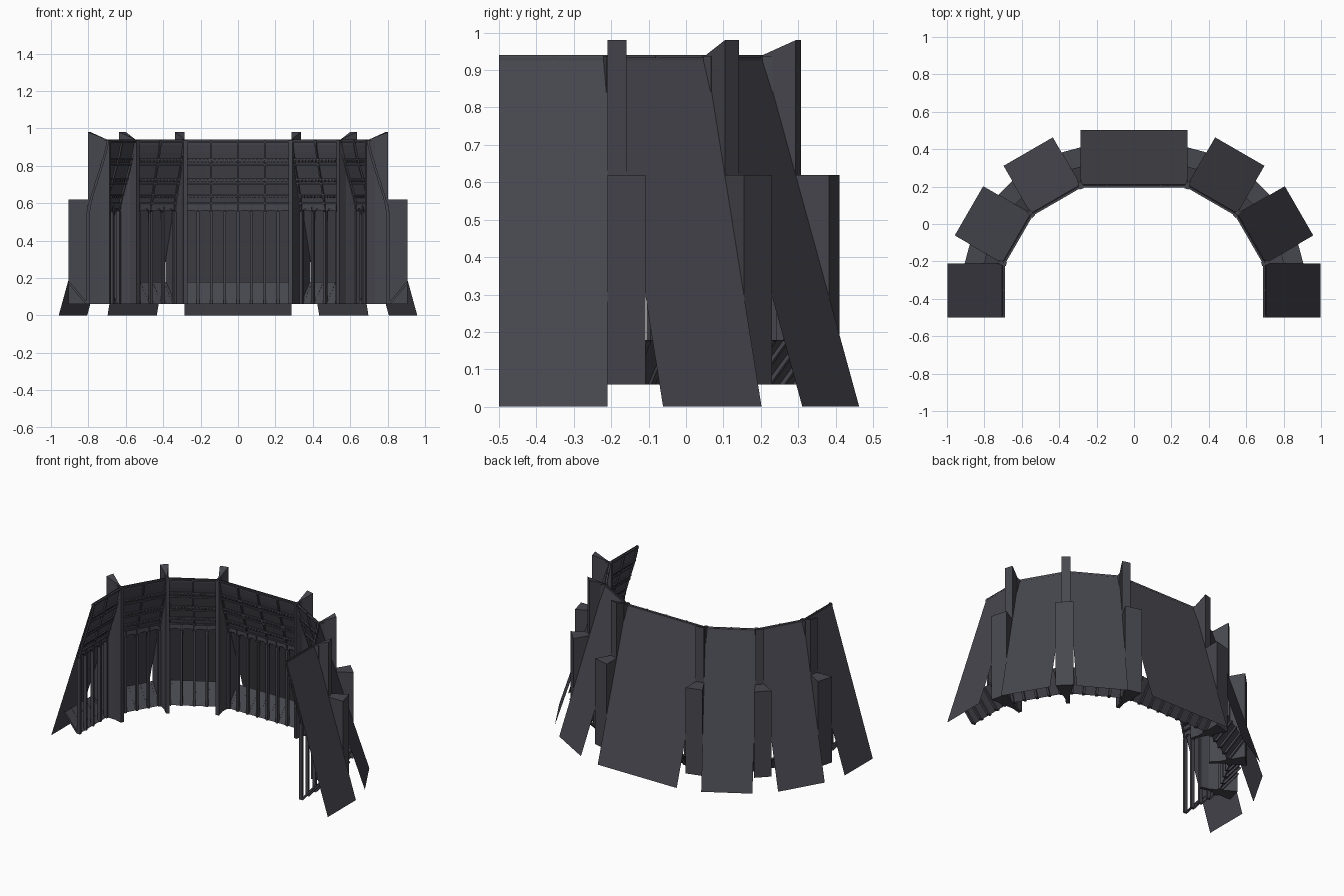
import bpy, bmesh, math
from mathutils import Vector

if "Cube" in bpy.data.objects:
    bpy.data.objects.remove(bpy.data.objects["Cube"])

stone = bpy.data.materials.new("dark grey stone")
stone.diffuse_color = (0.062, 0.062, 0.077, 1)
stone.use_nodes = True
stone.node_tree.nodes["Principled BSDF"].inputs["Base Color"].default_value = stone.diffuse_color

# plan: wall corners of the half-ring, 30 degrees turn at each
C30, S30, L = math.cos(math.pi / 6), 0.5, 0.304
V0 = Vector((0.285, 0.205))
V1 = V0 + Vector((L * C30, -L * S30))
V2 = V1 + Vector((L * S30, -L * C30))
V3 = Vector((V2.x, -0.5))

# bays: (middle of top edge, outward angle in degrees, width, number of arches)
bays = [(Vector((0, V0.y)), 90, 2 * V0.x, 8)]
for sx in (1, -1):
    for a, b, ang in ((V0, V1, 60), (V1, V2, 30), (V2, V3, 0)):
        m = (a + b) / 2
        bays.append((Vector((sx * m.x, m.y)), ang if sx > 0 else 180 - ang, (a - b).length, 4))

# inner vault profile: (outward offset, height)
VAULT = [(0.1, 0.56), (0.096, 0.59), (0.083, 0.64), (0.064, 0.70), (0.045, 0.76),
         (0.026, 0.82), (0.012, 0.87), (0.003, 0.91), (0.0, 0.938)]


def vault_d(z):
    for (d0, z0), (d1, z1) in zip(VAULT, VAULT[1:]):
        if z0 <= z <= z1:
            return d0 + (d1 - d0) * (z - z0) / (z1 - z0)
    return 0.0


class Part:
    """Collects faces given in bay coordinates (u along wall, d outward, z up)."""
    def __init__(self, name):
        self.name, self.bm = name, bmesh.new()
        self.set_bay(Vector((0, 0)), 90)

    def set_bay(self, mid, ang):
        a = math.radians(ang)
        self.o = mid
        self.n = Vector((math.cos(a), math.sin(a)))
        self.t = Vector((math.sin(a), -math.cos(a)))

    def pt(self, u, d, z):
        p = self.o + self.t * u + self.n * d
        return self.bm.verts.new((p.x, p.y, z))

    def face(self, pts):
        return self.bm.faces.new([self.pt(*p) for p in pts])

    def prism(self, pts, shift):
        """Solid made by sweeping a polygon along a shift."""
        a = [self.pt(*p) for p in pts]
        b = [self.pt(*(p[i] + shift[i] for i in range(3))) for p in pts]
        self.bm.faces.new(a[::-1])
        self.bm.faces.new(b)
        for i in range(len(a)):
            j = (i + 1) % len(a)
            self.bm.faces.new((a[i], a[j], b[j], b[i]))

    def box(self, u0, u1, d0, d1, z0, z1):
        self.prism([(u0, d0, z0), (u1, d0, z0), (u1, d1, z0), (u0, d1, z0)], (0, 0, z1 - z0))

    def finish(self, solid=True):
        if solid:
            bmesh.ops.recalc_face_normals(self.bm, faces=self.bm.faces[:])
        me = bpy.data.meshes.new(self.name)
        self.bm.to_mesh(me)
        self.bm.free()
        me.materials.append(stone)
        bpy.context.collection.objects.link(bpy.data.objects.new(self.name, me))


roof, vault, sill = Part("sloped_outer_panels"), Part("vault_shell"), Part("window_sills")
bars, arches = Part("window_mullions"), Part("arch_heads")
ribs, ledges, dentils = Part("vault_ribs"), Part("ledges"), Part("dentils")
parts = (roof, vault, sill, bars, arches, ribs, ledges, dentils)

for mid, ang, width, count in bays:
    for p in parts:
        p.set_bay(mid, ang)
    h, w = width / 2, width / count
    # flat leaning sheet outside
    roof.face([(-h, 0, 0.94), (-h, 0.298, 0), (h, 0.298, 0), (h, 0, 0.94)])
    # curved inner shell
    for (d0, z0), (d1, z1) in zip(VAULT, VAULT[1:]):
        vault.face([(-h, d0, z0), (h, d0, z0), (h, d1, z1), (-h, d1, z1)])
    # sill rising outward
    sill.face([(-h, 0.1, 0.06), (h, 0.1, 0.06), (h, 0.2, 0.178), (-h, 0.2, 0.178)])
    for i in range(count + 1):
        u = -h + w * i
        b = 0.007
        u = min(max(u, -h + b), h - b)
        bars.box(u - b, u + b, 0.09, 0.112, 0.06, 0.555)
        # slanted fin under the sill
        bars.prism([(u - b, 0.1, 0.06), (u - b, 0.115, 0.06), (u - b, 0.21, 0.174),
                    (u - b, 0.198, 0.178)], (2 * b, 0, 0))
        # ribs over every second mullion
        if i % 2 == 0:
            inner = [(u - 0.004, d - 0.01, z) for d, z in VAULT]
            outer = [(u - 0.004, d + 0.003, z) for d, z in reversed(VAULT)]
            ribs.prism(inner + outer, (0.008, 0, 0))
    # round arch heads between the mullions
    for i in range(count):
        c, r, n = -h + w * (i + 0.5), w / 2 - 0.006, 8
        for k in range(n):
            a0, a1 = math.pi * k / n, math.pi * (k + 1) / n
            p0 = (c + r * math.cos(a0), 0.093, 0.535 + 1.15 * r * math.sin(a0))
            p1 = (c + r * math.cos(a1), 0.093, 0.535 + 1.15 * r * math.sin(a1))
            arches.prism([p0, (p0[0], 0.093, 0.59), (p1[0], 0.093, 0.59), p1], (0, 0.014, 0))
    # string courses with rows of small blocks
    for z in (0.595, 0.64, 0.70, 0.725, 0.80, 0.83, 0.925):
        d = vault_d(z)
        ledges.box(-h, h, d - 0.012, d + 0.004, z, z + 0.008)
    k = round(width / 0.02)
    for z in (0.627, 0.712, 0.818):
        d = vault_d(z)
        for i in range(k):
            u = -h + width * (i + 0.5) / k
            dentils.box(u - 0.005, u + 0.005, d - 0.01, d + 0.002, z, z + 0.012)

for p in parts:
    p.finish(solid=p not in (roof, vault, sill))

# wedge buttresses and inner shafts at every corner
low, high, shaft = Part("lower_buttresses"), Part("upper_buttresses"), Part("corner_shafts")
for sx in (1, -1):
    for v, ang in ((V0, 75), (V1, 45), (V2, 15)):
        for p in (low, high, shaft):
            p.set_bay(Vector((sx * v.x, v.y)), ang if sx > 0 else 180 - ang)
        s, c = math.sin(math.radians(15)), math.cos(math.radians(15))
        r = 0.205
        low.prism([(0, 0, 0.06), (r * s, r * c, 0.06), (-r * s, r * c, 0.06)], (0, 0, 0.56))
        r = 0.102
        base = [high.pt(0, 0, 0.06), high.pt(r * s, r * c, 0.06), high.pt(-r * s, r * c, 0.06)]
        top = [high.pt(0, 0, 0.94), high.pt(r * s, r * c, 0.98), high.pt(-r * s, r * c, 0.98)]
        high.bm.faces.new(base[::-1])
        high.bm.faces.new(top)
        for i in range(3):
            j = (i + 1) % 3
            high.bm.faces.new((base[i], base[j], top[j], top[i]))
        shaft.box(-0.011, 0.011, -0.018, 0.03, 0.06, 0.938)
for p in (low, high, shaft):
    p.finish()
